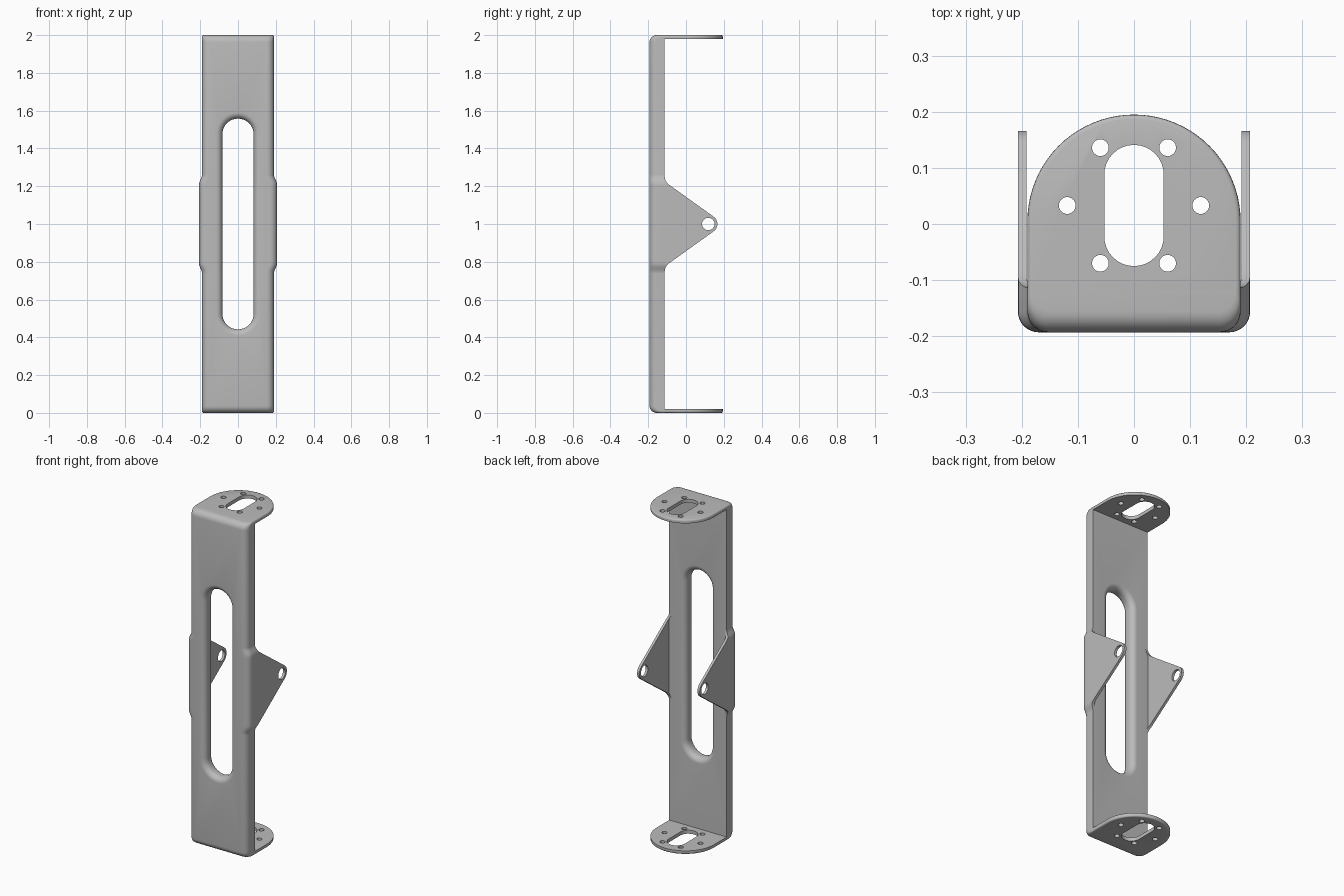
import bpy, bmesh
from math import sin, cos, pi, radians, sqrt

cube = bpy.data.objects.get("Cube")
if cube:
    bpy.data.objects.remove(cube)

steel = bpy.data.materials.new("grey_steel")
steel.use_nodes = True
GREY = (0.5, 0.5, 0.5, 1)
steel.diffuse_color = GREY
steel.node_tree.nodes["Principled BSDF"].inputs["Base Color"].default_value = GREY

FRONT, BACK = -0.193, -0.113   # front and back faces of the upright
BEND = 0.037                   # rounding of the front edges
RIM = 0.008                    # rounding of the end plate rims
PLATE = 0.021                  # end plate thickness
EAR_T = 0.015                  # ear thickness


def loft(name, rings):
    """Skin a list of equal-length closed rings and cap both ends."""
    bm = bmesh.new()
    rows = [[bm.verts.new(p) for p in ring] for ring in rings]
    n = len(rows[0])
    bm.faces.new(rows[0])
    bm.faces.new(rows[-1])
    for a, b in zip(rows, rows[1:]):
        for i in range(n):
            j = (i + 1) % n
            bm.faces.new((a[i], a[j], b[j], b[i]))
    bmesh.ops.recalc_face_normals(bm, faces=bm.faces)
    mesh = bpy.data.meshes.new(name)
    bm.to_mesh(mesh)
    bm.free()
    mesh.materials.append(steel)
    ob = bpy.data.objects.new(name, mesh)
    bpy.context.collection.objects.link(ob)
    return ob


def activate(ob):
    bpy.ops.object.select_all(action='DESELECT')
    ob.select_set(True)
    bpy.context.view_layer.objects.active = ob


def combine(ob, other, operation):
    """Boolean another solid into ob, then discard it."""
    mod = ob.modifiers.new("combine", 'BOOLEAN')
    mod.operation = operation
    mod.solver = 'EXACT'
    mod.object = other
    activate(ob)
    bpy.ops.object.modifier_apply(modifier=mod.name)
    bpy.data.objects.remove(other)


def arc(cx, cy, r, start, end, n):
    out = []
    for i in range(n + 1):
        a = radians(start + (end - start) * i / n)
        out.append((cx + r * cos(a), cy + r * sin(a)))
    return out


def stadium(r, half, centre):
    """Upright slot outline with its arc centres at centre +- half."""
    return arc(0, centre + half, r, 0, 180, 16) + arc(0, centre - half, r, 180, 360, 16)


def inset(r, d):
    """How far an edge of radius r has rolled in, at distance d from mid height."""
    e = max(r - (1 - d), 0)
    return r - sqrt(max(r * r - e * e, 0))


def half_width(d):
    s = min(max((0.26 - d) / 0.05, 0), 1)
    return 0.19 + 0.017 * s * s * (3 - 2 * s) - inset(RIM, d)


def mirrored(rows):
    return [(-d, y) for d, y in reversed(rows[1:])] + rows


# ---- Ear outline: how far back the ear reaches at each distance from mid height ----
EAR_Y, EAR_R, SLOPE = 0.118, 0.048, 0.717
ear_rows = [(z, y) for y, z in arc(EAR_Y, 0, EAR_R, 0, 54, 8)]
tip_z, tip_y = ear_rows[-1]
ear_rows += [(z, tip_y - (z - tip_z) / SLOPE) for z in (0.12, 0.19, 0.207)]
ear_rows += [(0.218, -0.101), (0.23, -0.108), (0.242, -0.112), (0.255, BACK)]

# ---- Upright: solid bar with rounded front edges, wider around the ears ----
end_rows = [1 - BEND + BEND * sin(radians(a)) for a in range(0, 91, 15)]


def section(d):
    w = half_width(d)
    half = arc(w - BEND, FRONT + inset(BEND, d) + BEND, BEND, -90, 0, 8) + [(w, BACK)]
    return half + [(-x, y) for x, y in reversed(half)]


body_rows = mirrored(ear_rows + [(0.26, BACK)] + [(d, BACK) for d in end_rows])
bracket = loft("bracket", [[(x, y, 1 + d) for x, y in section(abs(d))] for d, _ in body_rows])

# ---- Ears ----
ROOT = BACK - 0.007
for side in (-1, 1):
    rings = []
    for d, y in mirrored(ear_rows):
        w = half_width(abs(d))
        corners = ((w, ROOT), (w, y), (w - EAR_T, y), (w - EAR_T, ROOT))
        rings.append([(side * cx, cy, 1 + d) for cx, cy in corners])
    combine(bracket, loft("ear", rings), 'UNION')

# ---- End plates: round-backed tabs at top and bottom ----
plate_rows = [1 - PLATE] + [d for d in end_rows if d > 1 - PLATE]
for side in (-1, 1):
    rings = []
    for d in plate_rows:
        w = half_width(d)
        outline = arc(0, 0.005, w, 0, 180, 40) + [(-w, ROOT), (w, ROOT)]
        rings.append([(x, y, 1 + side * d) for x, y in outline])
    combine(bracket, loft("end_plate", rings), 'UNION')

# ---- Front slot with rounded edges on both faces ----
LIP, SLOT_R = 0.033, 0.083
flare = [(LIP, -0.3)]
flare += [(LIP * (1 - cos(radians(a))), FRONT + LIP * (1 - sin(radians(a)))) for a in range(90, -1, -10)]
flare += [(LIP * (1 - cos(radians(a))), BACK - LIP * (1 - sin(radians(a)))) for a in range(0, 91, 10)]
flare.append((LIP, 0))
combine(bracket, loft("slot_cutter", [[(x, y, z) for x, z in stadium(SLOT_R + off, 0.475, 1)]
                                      for off, y in flare]), 'DIFFERENCE')

# ---- Ear holes ----
combine(bracket, loft("ear_hole_cutter", [[(x, y, z) for y, z in arc(EAR_Y, 1, 0.033, 0, 345, 23)]
                                          for x in (-0.3, 0.3)]), 'DIFFERENCE')

# ---- Slot and six holes through both end plates ----
shapes = [stadium(0.053, 0.055, 0.033)]
for x, y in ((0.06, 0.136), (0.119, 0.033), (0.06, -0.07)):
    shapes += [arc(side * x, y, 0.015, 0, 340, 17) for side in (-1, 1)]
for shape in shapes:
    combine(bracket, loft("plate_cutter", [[(x, y, z) for x, y in shape] for z in (-0.1, 2.1)]),
            'DIFFERENCE')

activate(bracket)
bpy.ops.object.shade_smooth_by_angle(angle=radians(35))
